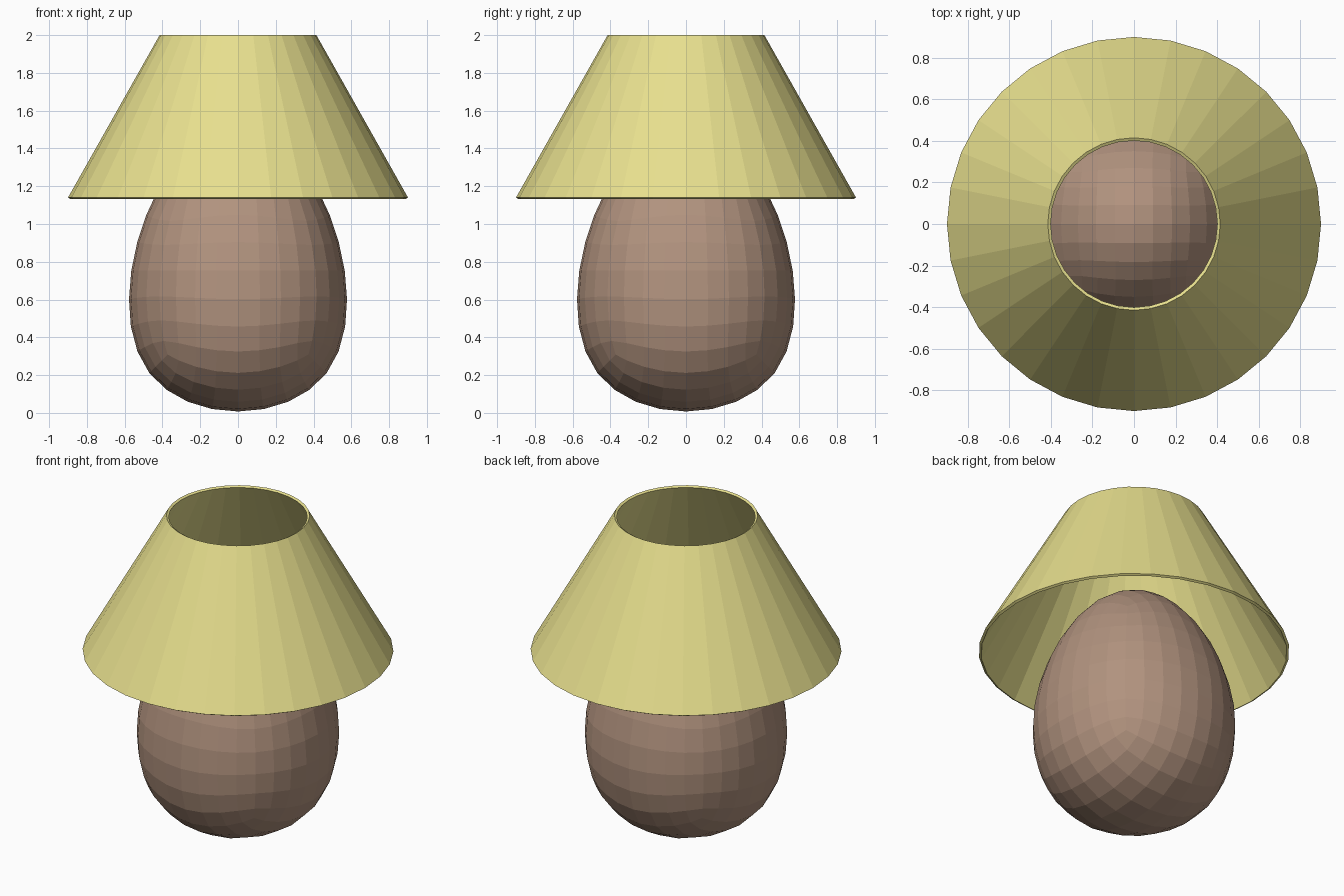
import bpy, bmesh

if "Cube" in bpy.data.objects:
    bpy.data.objects.remove(bpy.data.objects["Cube"])


def material(name, color):
    m = bpy.data.materials.new(name)
    m.diffuse_color = (*color, 1)
    m.use_nodes = True
    m.node_tree.nodes["Principled BSDF"].inputs["Base Color"].default_value = m.diffuse_color
    return m


# Egg-shaped base: tapered box rounded by subdivision
CENTER, HALF, LOW, HIGH = 0.753, 0.888, 0.893, 0.453
bpy.ops.mesh.primitive_cube_add(size=2)
base = bpy.context.object
base.name = "lamp_base"
for v in base.data.vertices:
    w = HIGH if v.co.z > 0 else LOW
    v.co = (v.co.x * w, v.co.y * w, CENTER + v.co.z * HALF)
sub = base.modifiers.new("round", 'SUBSURF')
sub.levels = sub.render_levels = 3
base.data.materials.append(material("brown_ceramic", (0.44, 0.29, 0.21)))

# Conical shade: open tapered tube with a thin wall
bpy.ops.mesh.primitive_cone_add(vertices=32, radius1=0.9, radius2=0.415,
                                depth=0.86, end_fill_type='NOTHING',
                                location=(0, 0, 1.57))
shade = bpy.context.object
shade.name = "lamp_shade"
bm = bmesh.new()
bm.from_mesh(shade.data)
for f in bm.faces:
    c = f.calc_center_median()
    if f.normal.x * c.x + f.normal.y * c.y < 0:
        f.normal_flip()
bm.to_mesh(shade.data)
bm.free()
wall = shade.modifiers.new("wall", 'SOLIDIFY')
wall.thickness = 0.016
wall.offset = -1
shade.data.materials.append(material("yellow_fabric", (0.8, 0.74, 0.27)))
